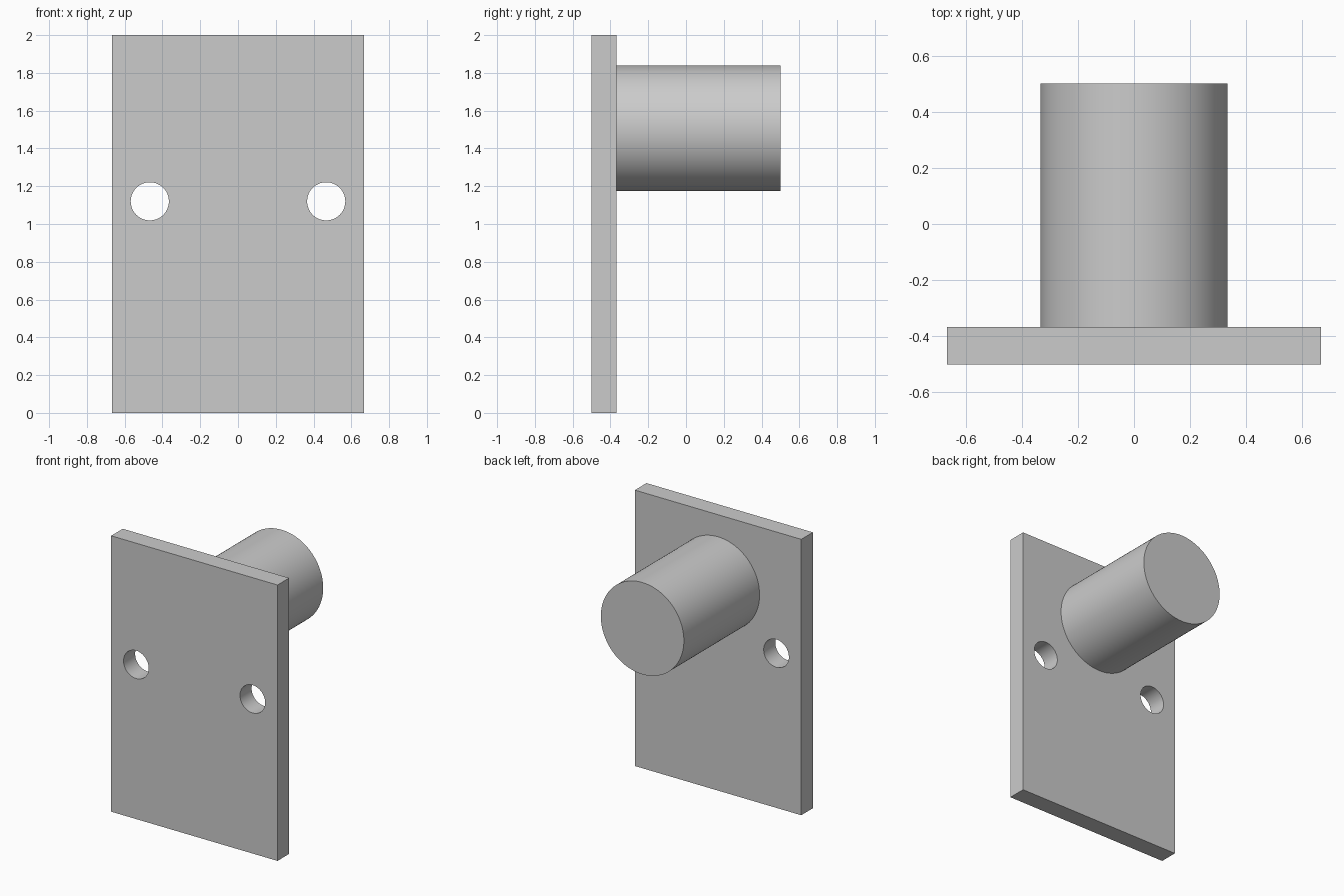
import bpy
import math

cube = bpy.data.objects.get("Cube")
if cube:
    bpy.data.objects.remove(cube, do_unlink=True)

# Single grey material
grey = bpy.data.materials.new("plain grey")
grey.use_nodes = True
colour = (0.6, 0.6, 0.6, 1)
grey.diffuse_color = colour
grey.node_tree.nodes["Principled BSDF"].inputs["Base Color"].default_value = colour

HALF_WIDTH, HEIGHT = 0.667, 2.0
FRONT, PLATE_BACK, BACK = -0.5, -0.367, 0.5


def rod(name, radius, x, z, y0, y1, sides):
    """Cylinder running along y from y0 to y1."""
    bpy.ops.mesh.primitive_cylinder_add(
        vertices=sides, radius=radius, depth=y1 - y0,
        location=(x, (y0 + y1) / 2, z), rotation=(math.pi / 2, 0, 0))
    obj = bpy.context.object
    obj.name = name
    obj.data.materials.append(grey)
    return obj


def smooth(obj):
    bpy.ops.object.select_all(action="DESELECT")
    obj.select_set(True)
    bpy.context.view_layer.objects.active = obj
    bpy.ops.object.shade_smooth_by_angle(angle=math.radians(30))


# Mounting plate
bpy.ops.mesh.primitive_cube_add(
    size=1, location=(0, (FRONT + PLATE_BACK) / 2, HEIGHT / 2))
plate = bpy.context.object
plate.name = "mounting_plate"
plate.scale = (2 * HALF_WIDTH, PLATE_BACK - FRONT, HEIGHT)
bpy.ops.object.transform_apply(location=False, rotation=False, scale=True)
plate.data.materials.append(grey)

# Pair of through holes
for side in (-1, 1):
    cutter = rod("hole_cutter", 0.101, side * 0.467, 1.12, FRONT - 0.1, PLATE_BACK + 0.1, 64)
    cutter.hide_render = True
    cut = plate.modifiers.new("hole", "BOOLEAN")
    cut.operation = "DIFFERENCE"
    cut.solver = "EXACT"
    cut.object = cutter
    bpy.context.view_layer.objects.active = plate
    bpy.ops.object.modifier_apply(modifier=cut.name)
    bpy.data.objects.remove(cutter, do_unlink=True)
smooth(plate)

# Round post on the back of the plate
smooth(rod("post", 0.333, 0, 1.507, PLATE_BACK, BACK, 96))
